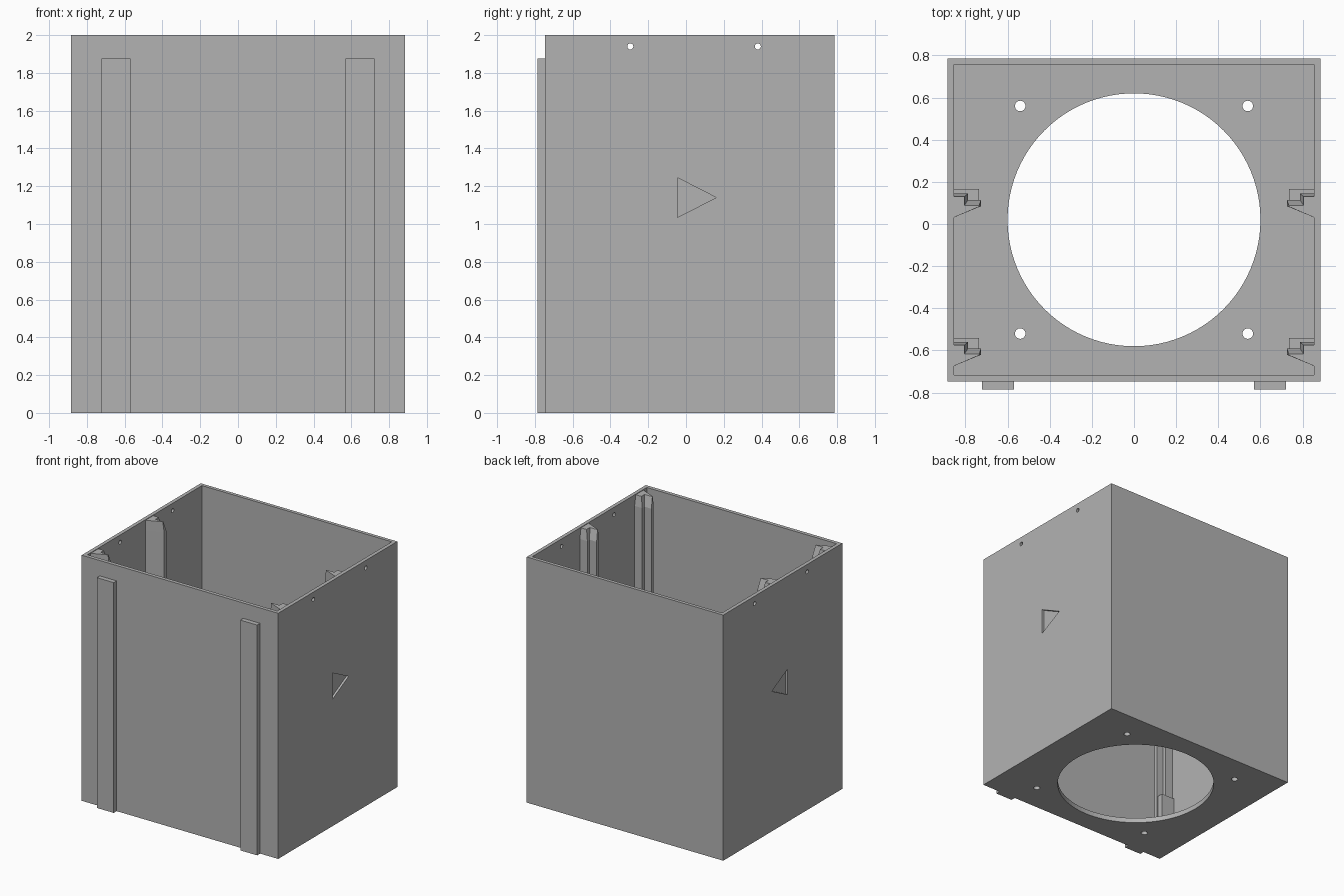
import bpy
import bmesh
from math import pi
from mathutils import Matrix

cube = bpy.data.objects.get("Cube")
if cube:
    bpy.data.objects.remove(cube, do_unlink=True)

grey = bpy.data.materials.new("plain grey")
grey.use_nodes = True
grey.diffuse_color = (0.45, 0.45, 0.45, 1)
grey.node_tree.nodes["Principled BSDF"].inputs["Base Color"].default_value = grey.diffuse_color


def finish(name, bm):
    bmesh.ops.recalc_face_normals(bm, faces=bm.faces)
    mesh = bpy.data.meshes.new(name)
    bm.to_mesh(mesh)
    bm.free()
    mesh.materials.append(grey)
    obj = bpy.data.objects.new(name, mesh)
    bpy.context.collection.objects.link(obj)
    return obj


def box(name, low, high):
    bm = bmesh.new()
    bmesh.ops.create_cube(bm, size=1)
    for v in bm.verts:
        for i in range(3):
            v.co[i] = high[i] if v.co[i] > 0 else low[i]
    return finish(name, bm)


def loft(name, rings):
    """Closed solid through rings of matching points."""
    bm = bmesh.new()
    loops = [[bm.verts.new(p) for p in ring] for ring in rings]
    n = len(loops[0])
    for a, b in zip(loops, loops[1:]):
        for i in range(n):
            j = (i + 1) % n
            bm.faces.new((a[i], a[j], b[j], b[i]))
    bm.faces.new(loops[0])
    bm.faces.new(loops[-1])
    return finish(name, bm)


def cylinder(name, centre, radius, depth, sides, along_x=False):
    bm = bmesh.new()
    matrix = Matrix.Translation(centre)
    if along_x:
        matrix = matrix @ Matrix.Rotation(pi / 2, 4, 'Y')
    bmesh.ops.create_cone(bm, cap_ends=True, segments=sides, radius1=radius,
                          radius2=radius, depth=depth, matrix=matrix)
    return finish(name, bm)


def cut(target, cutter):
    mod = target.modifiers.new(cutter.name, 'BOOLEAN')
    mod.operation = 'DIFFERENCE'
    mod.solver = 'EXACT'
    mod.object = cutter
    cutter.hide_render = True
    cutter.hide_set(True)


# Open-topped housing with a thin wall and floor
MID_Y = 0.02
FLOOR = 0.04
IN_X = 0.855
housing = box("housing", (-0.885, -0.747, 0), (0.885, 0.785, 2))
cut(housing, box("cavity_cutter", (-IN_X, -0.717, FLOOR), (IN_X, 0.757, 2.2)))

# Large floor opening and its four screw holes
cut(housing, cylinder("opening_cutter", (0, MID_Y, 0), 0.6, 0.3, 96))
for sx in (-1, 1):
    for sy in (-1, 1):
        cut(housing, cylinder("screw_hole_cutter", (sx * 0.54, MID_Y + sy * 0.54, 0),
                              0.025, 0.3, 24))

# Small holes through both side walls near the rim
for y in (-0.295, 0.38):
    cut(housing, cylinder("side_hole_cutter", (0, y, 1.94), 0.016, 3, 24, True))

# Shallow triangular recess on each side
triangle = [(-0.045, 1.035), (0.16, 1.14), (-0.045, 1.245)]
for sx in (-1, 1):
    cut(housing, loft("recess_cutter",
                      [[(sx * x, y, z) for y, z in triangle] for x in (0.867, 0.95)]))

# Stepped guide rails with a tapered lead-in, and a low stop beside each
rail_low = [(0.857, 0.03), (0.725, 0.085), (0.725, 0.115),
            (0.787, 0.115), (0.787, 0.145), (0.857, 0.145)]
rail_top = [(0.857, 0.03), (0.735, 0.082), (0.735, 0.088),
            (0.805, 0.088), (0.805, 0.13), (0.857, 0.13)]
for sx, side in ((1, "left"), (-1, "right")):
    for shift, place in ((0, "back"), (-0.705, "front")):
        rings = [[(sx * x, y + shift, z) for x, y in profile]
                 for profile, z in ((rail_low, FLOOR), (rail_low, 1.91), (rail_top, 1.995))]
        loft(f"{side}_{place}_guide_rail", rings)
        xs = sorted((sx * 0.735, sx * 0.857))
        box(f"{side}_{place}_rail_stop", (xs[0], 0.1 + shift, FLOOR),
            (xs[1], 0.165 + shift, 0.43))

# Mounting strips on the front
for sx, side in ((1, "left"), (-1, "right")):
    xs = sorted((sx * 0.57, sx * 0.722))
    box(f"{side}_mounting_strip", (xs[0], -0.785, 0), (xs[1], -0.745, 1.875))
